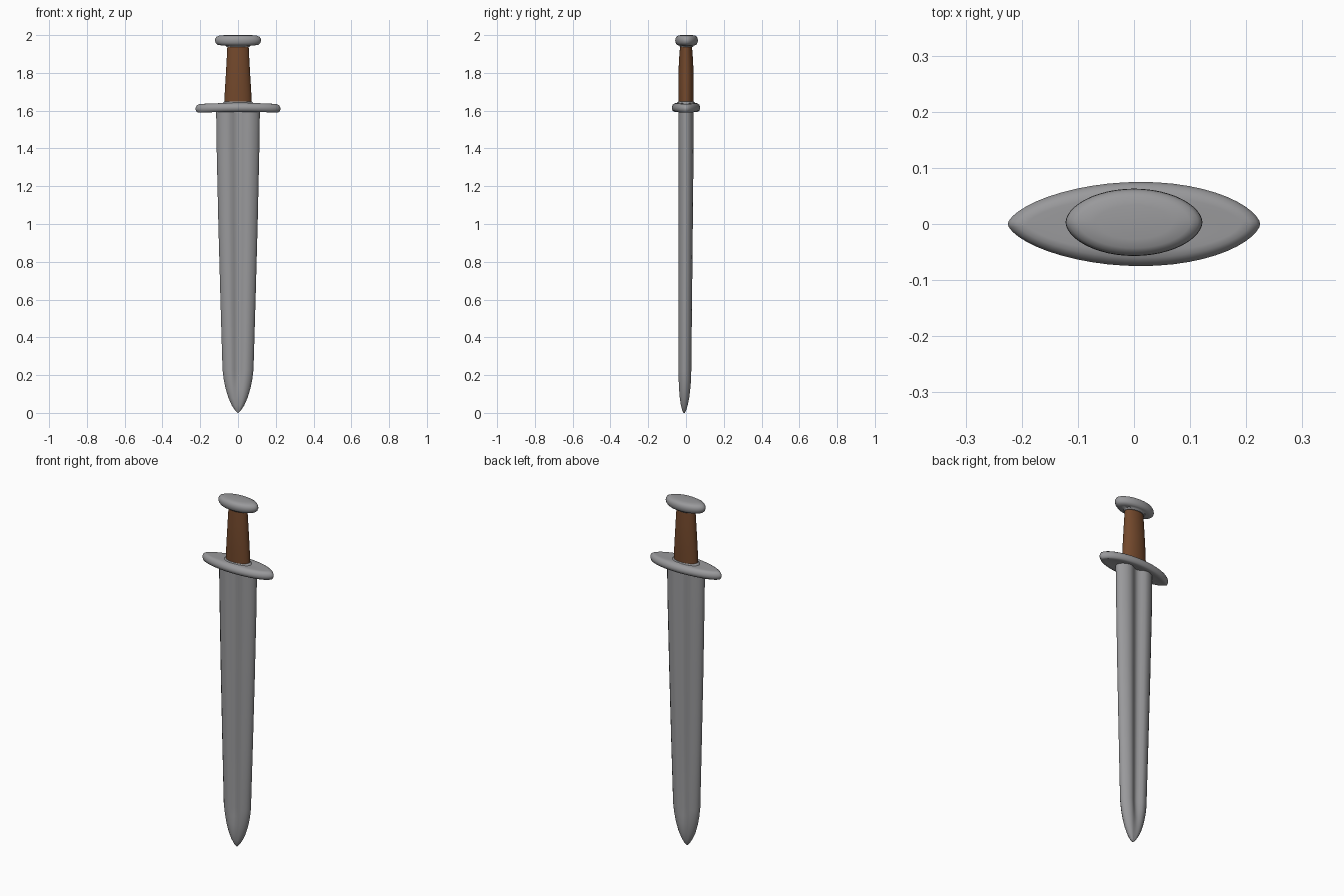
import bpy, bmesh, math

if "Cube" in bpy.data.objects:
    bpy.data.objects.remove(bpy.data.objects["Cube"])


def material(name, rgb):
    m = bpy.data.materials.new(name)
    m.diffuse_color = (*rgb, 1)
    m.use_nodes = True
    m.node_tree.nodes["Principled BSDF"].inputs["Base Color"].default_value = m.diffuse_color
    return m


STEEL = material("grey steel", (0.32, 0.32, 0.33))
LEATHER = material("brown leather", (0.17, 0.065, 0.025))


def loft(name, rings, mat, angle=50):
    """Skin a stack of equal-length closed rings and cap both ends."""
    bm = bmesh.new()
    loops = [[bm.verts.new(p) for p in r] for r in rings]
    n = len(loops[0])
    for a, b in zip(loops, loops[1:]):
        for i in range(n):
            j = (i + 1) % n
            bm.faces.new((a[i], a[j], b[j], b[i]))
    bm.faces.new(loops[0][::-1])
    bm.faces.new(loops[-1])
    bmesh.ops.recalc_face_normals(bm, faces=bm.faces)
    me = bpy.data.meshes.new(name)
    bm.to_mesh(me)
    bm.free()
    me.materials.append(mat)
    ob = bpy.data.objects.new(name, me)
    bpy.context.collection.objects.link(ob)
    bpy.context.view_layer.objects.active = ob
    ob.select_set(True)
    bpy.ops.object.shade_smooth_by_angle(angle=math.radians(angle))
    ob.select_set(False)
    return ob


def oval(rx, ry, z, n=48, power=1.0, cx=0, cy=0, sag=0):
    """Oval ring; power > 1 narrows the ends, sag lowers them."""
    ring = []
    for i in range(n):
        a = 2 * math.pi * i / n
        c, s = math.cos(a), math.sin(a)
        ring.append((cx * (1 - c * c) + rx * c,
                     cy + ry * math.copysign(abs(s) ** power, s),
                     z - sag * c * c))
    return ring


# Blade: rounded edges, thick shoulders and a shallow central fuller
half = [(1.0, 0.0), (0.97, 0.30), (0.86, 0.62), (0.68, 0.90), (0.50, 1.0),
        (0.36, 0.95), (0.22, 0.74), (0.10, 0.58)]
quarter = half + [(0.0, 0.54)]
upper = quarter + [(-x, y) for x, y in half[::-1]]
section = upper + [(x, -y) for x, y in upper[-2:0:-1]]
# z, half width, half thickness, y centre, fuller depth factor
stations = [(0.0, 0.003, 0.003, -0.010, 0), (0.012, 0.015, 0.010, -0.010, 0),
            (0.04, 0.033, 0.018, -0.009, 0), (0.08, 0.051, 0.025, -0.008, 0.1),
            (0.13, 0.066, 0.030, -0.007, 0.4), (0.18, 0.076, 0.033, -0.006, 0.8),
            (0.23, 0.082, 0.034, -0.006, 1), (0.60, 0.093, 0.036, -0.004, 1),
            (1.00, 0.104, 0.038, -0.002, 1), (1.40, 0.113, 0.040, 0, 1),
            (1.62, 0.116, 0.041, 0, 1)]
blade = []
for z, w, t, cy, f in stations:
    ring = []
    for x, y in section:
        if abs(x) < 0.5:  # fill the fuller in towards the tip
            y = math.copysign(1 - (1 - abs(y)) * f, y)
        ring.append((x * w, cy + y * t, z))
    blade.append(ring)
loft("blade", blade, STEEL)

# Crossguard: flattened lens with rounded rim and slightly lowered tips
guard = [(0.190, 0.045, 1.598), (0.208, 0.060, 1.594), (0.219, 0.070, 1.599),
         (0.225, 0.075, 1.611), (0.225, 0.075, 1.620), (0.219, 0.070, 1.632),
         (0.207, 0.060, 1.639), (0.190, 0.050, 1.641), (0.085, 0.045, 1.643)]
loft("crossguard", [oval(rx, ry, z, power=1.25, cx=0.012, sag=0.005)
                    for rx, ry, z in guard], STEEL)

# Collar where the grip meets the guard
loft("grip_collar", [oval(0.086, 0.049, 1.632), oval(0.079, 0.045, 1.643),
                     oval(0.073, 0.042, 1.648)], STEEL)

# Grip: oval, tapering up to the pommel
grip = [(0.073, 0.040, 1.62), (0.070, 0.041, 1.70), (0.065, 0.041, 1.78),
        (0.060, 0.037, 1.87), (0.056, 0.031, 1.95)]
loft("grip", [oval(*g) for g in grip], LEATHER)

# Pommel: oval disc with a small neck beneath
pommel = [(0.060, 0.034, 1.936), (0.066, 0.038, 1.944), (0.090, 0.044, 1.946),
          (0.108, 0.052, 1.949), (0.118, 0.057, 1.958), (0.122, 0.060, 1.970),
          (0.121, 0.059, 1.980), (0.114, 0.055, 1.991), (0.100, 0.046, 1.997),
          (0.070, 0.030, 2.0)]
loft("pommel", [oval(rx, ry, z, power=1.1, cy=0.003) for rx, ry, z in pommel], STEEL)
